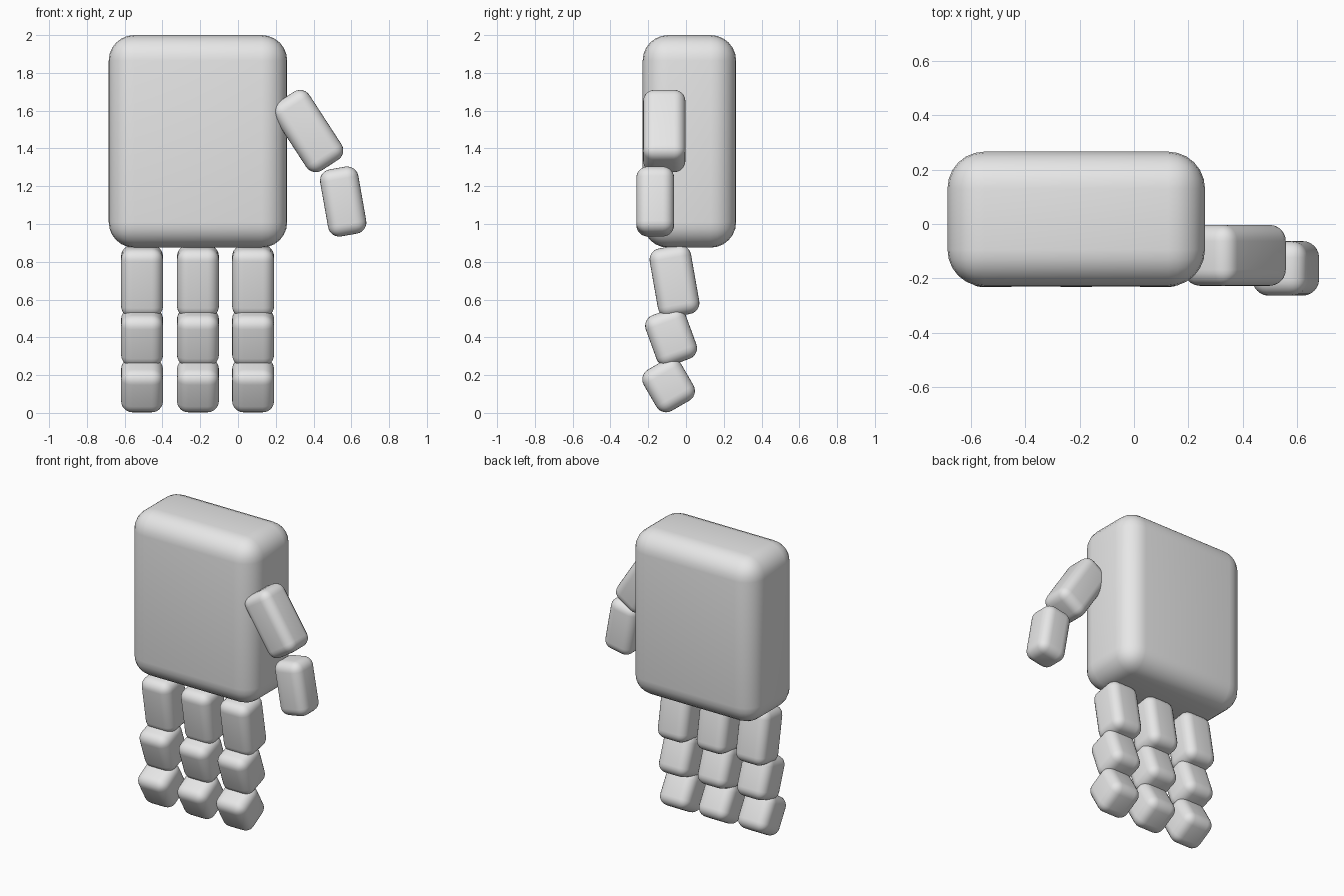
import bpy
from math import radians

cube = bpy.data.objects.get("Cube")
if cube:
    bpy.data.objects.remove(cube, do_unlink=True)

grey = bpy.data.materials.new("light_grey")
grey.use_nodes = True
colour = (0.8, 0.8, 0.8, 1)
grey.diffuse_color = colour
grey.node_tree.nodes["Principled BSDF"].inputs["Base Color"].default_value = colour


def rounded_block(name, centre, size, radius, tilt_x=0, tilt_y=0):
    """Box with rounded edges, tilted about its own centre."""
    bpy.ops.mesh.primitive_cube_add(size=1, location=centre)
    block = bpy.context.object
    block.name = name
    block.scale = size
    bpy.ops.object.transform_apply(location=False, rotation=False, scale=True)
    bevel = block.modifiers.new("rounding", 'BEVEL')
    bevel.width = radius
    bevel.segments = 6
    bevel.limit_method = 'NONE'
    block.rotation_euler = (radians(tilt_x), radians(tilt_y), 0)
    block.data.materials.append(grey)
    bpy.ops.object.shade_smooth()
    return block


# Palm
rounded_block("palm", (-0.212, 0.018, 1.4375), (0.945, 0.495, 1.125), 0.135)

# Three fingers, each curling in three segments: y, z, depth, length, tilt
segments = {
    "base": (-0.061, 0.697, 0.222, 0.37, 10),
    "middle": (-0.079, 0.402, 0.225, 0.284, 20),
    "tip": (-0.092, 0.147, 0.227, 0.252, 30),
}
for finger, x in (("right", -0.508), ("centre", -0.212), ("left", 0.08)):
    for part, (y, z, depth, length, tilt) in segments.items():
        rounded_block(f"{finger}_finger_{part}", (x, y, z),
                      (0.222, depth, length), 0.06, tilt_x=tilt)

# Thumb in two segments
rounded_block("thumb_base", (0.37, -0.115, 1.492), (0.222, 0.224, 0.43), 0.06, tilt_y=-33)
rounded_block("thumb_tip", (0.557, -0.163, 1.119), (0.205, 0.2, 0.36), 0.06, tilt_y=-10)
